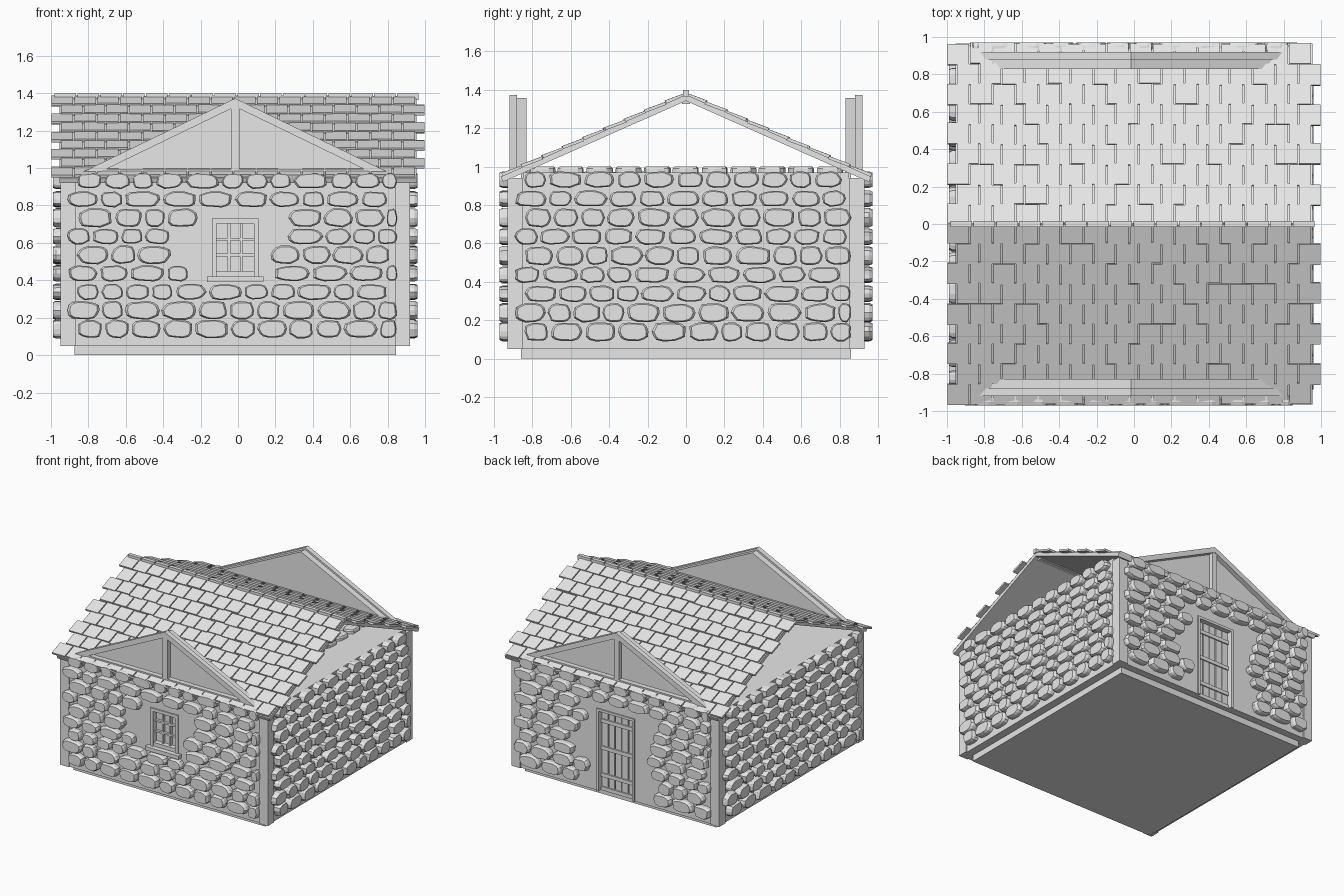
import bpy, bmesh, math, random
from mathutils import Matrix, Vector

random.seed(7)
old = bpy.data.objects.get("Cube")
if old:
    bpy.data.objects.remove(old, do_unlink=True)

grey = bpy.data.materials.new("plain_grey")
grey.use_nodes = True
tone = (0.8, 0.8, 0.8, 1)
grey.diffuse_color = tone
grey.node_tree.nodes["Principled BSDF"].inputs["Base Color"].default_value = tone

CX, HX, HY, FLOOR = -0.015, 0.935, 0.93, 0.05
EAVE, TOP, POST, INSET = 0.94, 0.97, 0.08, 0.01


def finish(bm, name):
    bmesh.ops.recalc_face_normals(bm, faces=bm.faces)
    mesh = bpy.data.meshes.new(name)
    bm.to_mesh(mesh)
    bm.free()
    mesh.materials.append(grey)
    ob = bpy.data.objects.new(name, mesh)
    bpy.context.collection.objects.link(ob)
    return ob


def box(bm, x, y, z, m=Matrix()):
    """Box spanning three (low, high) ranges, placed by matrix m."""
    size = [b - a for a, b in (x, y, z)]
    mid = [(a + b) / 2 for a, b in (x, y, z)]
    place = m @ Matrix.Translation(mid) @ Matrix.Diagonal((*size, 1))
    bmesh.ops.create_cube(bm, size=1, matrix=place)


def prism(bm, outline, y0, y1, m=Matrix()):
    """Extrude an (x, z) outline between two y values."""
    rings = [[bm.verts.new(m @ Vector((x, y, z))) for x, z in outline] for y in (y0, y1)]
    bm.faces.new(rings[0])
    bm.faces.new(rings[1][::-1])
    n = len(outline)
    for i in range(n):
        j = (i + 1) % n
        bm.faces.new((rings[0][i], rings[0][j], rings[1][j], rings[1][i]))


def side(k):
    """Local frame of a wall: -y points outward."""
    return Matrix.Translation((CX, 0, 0)) @ Matrix.Rotation(k * math.pi / 2, 4, "Z")


# name, quarter turns, half width, distance to the outside, opening (half width, low, high)
WALLS = [
    ("front", 0, HX, HY, (0.125, 0.42, 0.73)),
    ("left", 1, HY, HX, None),
    ("back", 2, HX, HY, (0.17, FLOOR, 0.72)),
    ("right", 3, HY, HX, None),
]

# Plinth, ceiling and corner posts
bm = bmesh.new()
box(bm, (CX - 0.86, CX + 0.86), (-0.86, 0.86), (0, 0.06))
finish(bm, "plinth")
bm = bmesh.new()
box(bm, (CX - 0.9, CX + 0.9), (-0.86, 0.86), (TOP - 0.04, TOP))
box(bm, (CX - 0.9, CX + 0.9), (-0.9, 0.9), (FLOOR, FLOOR + 0.03))
finish(bm, "floor_and_ceiling")
bm = bmesh.new()
for sx in (-1, 1):
    for sy in (-1, 1):
        x = sorted((CX + sx * HX, CX + sx * (HX - POST)))
        y = sorted((sy * HY, sy * (HY - POST)))
        box(bm, x, y, (FLOOR, EAVE))
finish(bm, "corner_posts")


# Wall panels, left open for the window and door
for name, k, half, dist, hole in WALLS:
    bm = bmesh.new()
    m, w = side(k), half - POST
    y = (INSET - dist, POST - dist)
    top = EAVE if hole else TOP
    if hole:
        hw, low, high = hole
        for x in ((-w, -hw), (hw, w)):
            box(bm, x, y, (FLOOR, top), m)
        box(bm, (-hw, hw), y, (high, top), m)
        if low > FLOOR:
            box(bm, (-hw, hw), y, (FLOOR, low), m)
    else:
        box(bm, (-w, w), y, (FLOOR, top), m)
    finish(bm, name + "_wall")


def stone(bm, m, w, h, depth):
    """Rounded irregular slab in the xz plane, bulging towards -y."""
    n, rings = 14, []
    wob = [random.uniform(0.9, 1.05) for _ in range(n)]
    for scale, d in ((1, 0), (1, 0.65), (0.86, 1)):
        ring = []
        for i in range(n):
            a = math.tau * i / n
            c, s = math.cos(a), math.sin(a)
            px = math.copysign(abs(c) ** 0.75, c) * wob[i] * scale * w / 2
            pz = math.copysign(abs(s) ** 0.75, s) * wob[i] * scale * h / 2
            ring.append(bm.verts.new(m @ Vector((px, -depth * d, pz))))
        rings.append(ring)
    for lo, hi in zip(rings, rings[1:]):
        for i in range(n):
            j = (i + 1) % n
            bm.faces.new((lo[i], lo[j], hi[j], hi[i]))
    bm.faces.new(rings[-1])
    bm.faces.new(rings[0][::-1])


# Rows of field stones, kept clear of the openings
ROWS = 9
for name, k, half, dist, hole in WALLS:
    bm = bmesh.new()
    for r in range(ROWS):
        z = 0.14 + r * 0.099
        h = 0.1 if r in (0, 1, 4, 6) else 0.085
        u = -half + (0.09 if r % 2 == 0 else 0.04)
        end = half - 0.07
        while u < end - 0.05:
            w = min(random.uniform(0.11, 0.19), end - u)
            blocked = hole and hole[1] - 0.02 < z < hole[2] + 0.06
            clear = hole[0] + 0.06 if hole else 0
            if not (blocked and u + w > -clear and u < clear):
                stone(bm, side(k) @ Matrix.Translation((u + w / 2, INSET - dist, z)),
                      w, h, 0.05)
            u += w + 0.012
    ob = finish(bm, name + "_stones")

# Low row of stones lying inside the loft
bm = bmesh.new()
for i in range(11):
    spot = Matrix.Translation((0.6, (i - 5) * 0.15, TOP))
    stone(bm, spot @ Matrix.Rotation(-math.pi / 2, 4, "X"), 0.1, 0.14, 0.03)
finish(bm, "loft_stones")

# Window: frame, pane, glazing bars and sill
m, face = side(0), INSET - HY
bm = bmesh.new()
hw, low, high = WALLS[0][4]
for s in (-1, 1):
    box(bm, sorted((s * hw, s * (hw - 0.025))), (face - 0.01, face + 0.05), (low, high), m)
box(bm, (-hw, hw), (face - 0.01, face + 0.05), (high - 0.025, high), m)
box(bm, (-hw, hw), (face, face + 0.05), (low, low + 0.03), m)
for i in (1, 2):
    x = -0.1 + 0.2 * i / 3
    z = low + 0.03 + (high - low - 0.055) * i / 3
    box(bm, (x - 0.007, x + 0.007), (face + 0.02, face + 0.05), (low, high), m)
    box(bm, (-hw, hw), (face + 0.02, face + 0.05), (z - 0.007, z + 0.007), m)
finish(bm, "window_frame")
bm = bmesh.new()
box(bm, (-hw, hw), (face + 0.04, face + 0.05), (low, high), m)
finish(bm, "window_pane")
bm = bmesh.new()
box(bm, (-0.15, 0.15), (face - 0.04, face + 0.03), (low - 0.03, low), m)
finish(bm, "window_sill")

# Door: jambs, planks and cross battens
m = side(2)
bm = bmesh.new()
hw, low, high = WALLS[2][4]
for s in (-1, 1):
    box(bm, sorted((s * hw, s * (hw - 0.02))), (face - 0.01, face + 0.06), (low, high), m)
box(bm, (-hw, hw), (face - 0.01, face + 0.06), (high - 0.02, high), m)
finish(bm, "door_frame")
bm = bmesh.new()
step = 2 * (hw - 0.02) / 5
for i in range(5):
    x = -hw + 0.02 + i * step
    box(bm, (x + 0.004, x + step - 0.004), (face + 0.03, face + 0.06), (low, high - 0.02), m)
box(bm, (-hw, hw), (face + 0.05, face + 0.07), (low, high), m)
for z in (0.16, 0.38, 0.6):
    box(bm, (0.02 - hw, hw - 0.02), (face + 0.02, face + 0.04), (z, z + 0.03), m)
finish(bm, "plank_door")

# Roof: two sloping boards with staggered shingles
RIDGE, RUN, PITCH = 1.375, 0.965, math.atan(0.443)
LENGTH = RUN / math.cos(PITCH)
COLS, COURSES = 16, 9
for name, turn in (("front", 0), ("back", math.pi)):
    # local -y runs down the slope from the ridge
    m = (Matrix.Translation((0, 0, RIDGE)) @ Matrix.Rotation(turn, 4, "Z")
         @ Matrix.Rotation(PITCH, 4, "X"))
    bm = bmesh.new()
    box(bm, (-0.955, 0.955), (-LENGTH, 0.0), (-0.03, 0), m)
    finish(bm, name + "_roof_board")
    bm = bmesh.new()
    pitch_x, course = 1.95 / COLS, LENGTH / COURSES
    for r in range(COURSES):
        flip = 1 if turn == 0 else -1
        start = -0.975 + flip * (0.025 if r % 2 else -0.025)
        for c in range(COLS):
            x = start + c * pitch_x
            drop = -(r + 1) * course - random.uniform(-0.012, 0.0)
            tilt = (m @ Matrix.Translation((0, drop, 0))
                    @ Matrix.Rotation(-0.06, 4, "X"))
            box(bm, (x + 0.004, x + pitch_x - 0.004), (0, course), (0, 0.016), tilt)
    finish(bm, name + "_shingles")

bm = bmesh.new()
for c in range(COLS):
    x = -0.98 + c * 0.122
    box(bm, (x, x + 0.115), (-0.015, 0.015), (RIDGE - 0.01, RIDGE + 0.025))
finish(bm, "ridge_caps")
bm = bmesh.new()
box(bm, (-0.95, 0.92), (-0.02, 0.02), (1.325, 1.365))
finish(bm, "ridge_beam")

# Pediments over the front and back walls
for name, k in (("front", 0), ("back", 2)):
    m = side(k)
    bm = bmesh.new()
    for s in (-1, 1):
        rake = [(0.855, 0.96), (0, 1.373), (0, 1.328), (0.76, 0.96)]
        prism(bm, [(s * x, z) for x, z in rake], -0.92, -0.88, m)
    box(bm, (-0.76, 0.76), (-0.915, -0.88), (0.955, 0.995), m)
    box(bm, (-0.022, 0.022), (-0.915, -0.88), (0.98, 1.335), m)
    finish(bm, name + "_pediment_frame")
    bm = bmesh.new()
    prism(bm, [(-0.82, 0.965), (0.82, 0.965), (0, 1.357)], -0.88, -0.83, m)
    finish(bm, name + "_pediment_panel")
